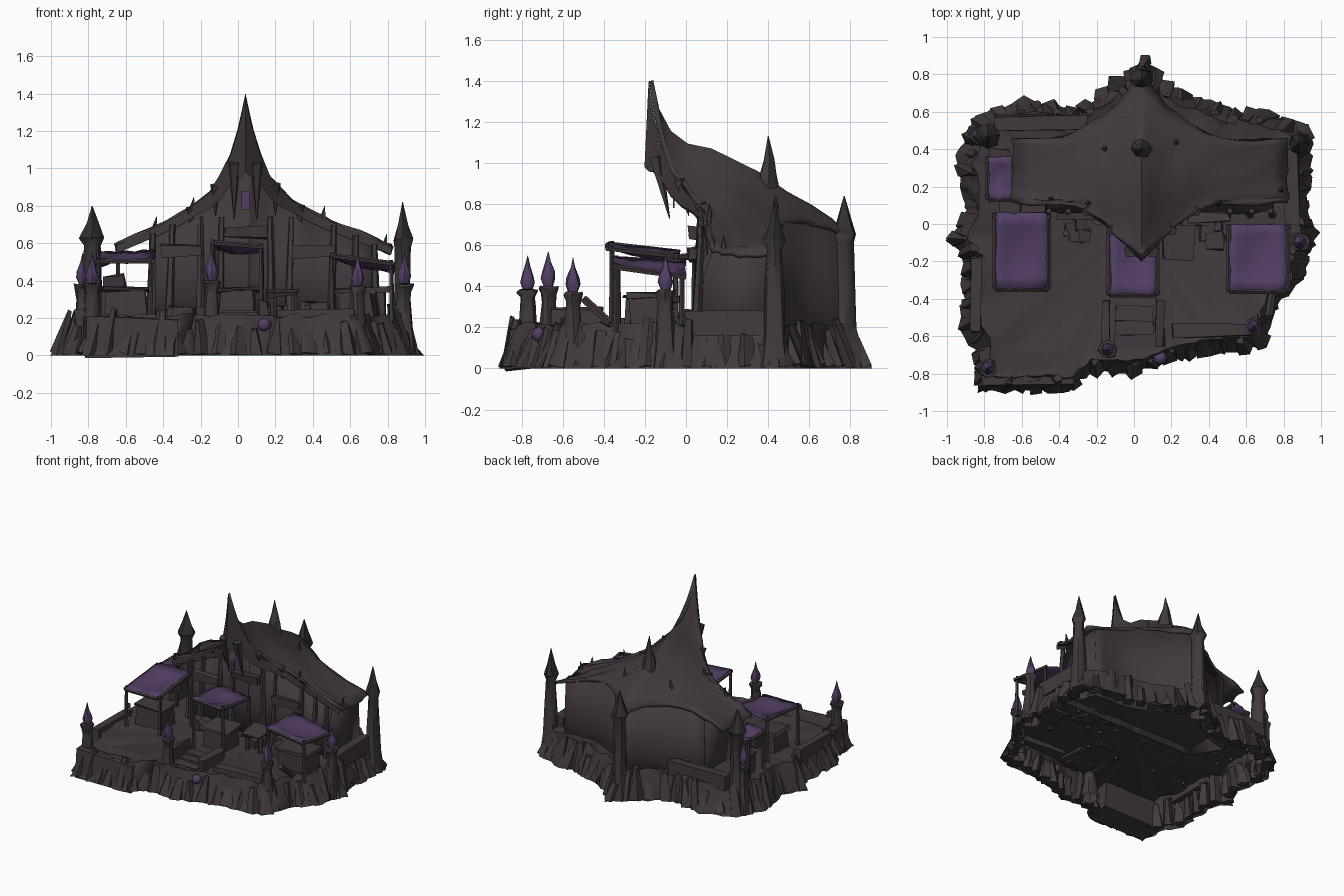
import bpy, bmesh, math, random
from mathutils import Vector, Matrix

random.seed(7)
cube = bpy.data.objects.get("Cube")
if cube:
    bpy.data.objects.remove(cube)


def material(name, rgb):
    mat = bpy.data.materials.new(name)
    mat.use_nodes = True
    mat.diffuse_color = (*rgb, 1)
    mat.node_tree.nodes["Principled BSDF"].inputs["Base Color"].default_value = (*rgb, 1)
    return mat


STONE = material("dark stone", (0.053, 0.041, 0.047))
CLOTH = material("purple cloth", (0.086, 0.049, 0.13))
COAL = material("charcoal", (0.034, 0.028, 0.031))


def jitter(amount):
    return Vector([random.uniform(-amount, amount) for _ in range(3)])


def finish(bm, name, mats, thickness=0, angle=40):
    """Turn a bmesh into a named, shaded object."""
    bmesh.ops.recalc_face_normals(bm, faces=bm.faces)
    mesh = bpy.data.meshes.new(name)
    bm.to_mesh(mesh)
    bm.free()
    for mat in mats:
        mesh.materials.append(mat)
    obj = bpy.data.objects.new(name, mesh)
    bpy.context.collection.objects.link(obj)
    if thickness:
        mod = obj.modifiers.new("thickness", "SOLIDIFY")
        mod.thickness = thickness
        mod.offset = 0
    bpy.ops.object.select_all(action="DESELECT")
    obj.select_set(True)
    bpy.context.view_layer.objects.active = obj
    bpy.ops.object.shade_smooth_by_angle(angle=math.radians(angle))
    return obj


def skin(bm, rows, closed=False):
    """Join rows of points with quads."""
    verts = [[bm.verts.new(p) for p in row] for row in rows]
    for a, b in zip(verts, verts[1:]):
        n = len(a)
        for i in range(n if closed else n - 1):
            j = (i + 1) % n
            bm.faces.new((a[i], a[j], b[j], b[i]))
    return verts


def lathe(name, x, y, profile, mats, rule=None, sides=8, rough=0.006):
    """Rough round tower from (radius, height) pairs."""
    bm = bmesh.new()
    rows = []
    for r, z in profile:
        ring = []
        for i in range(sides):
            a = math.tau * i / sides
            p = Vector((x + r * math.cos(a), y + r * math.sin(a), z))
            ring.append(p + jitter(rough if r > 0.01 and z > 0 else 0))
        rows.append(ring)
    rings = skin(bm, rows, True)
    bm.faces.new(rings[-1])
    for f in bm.faces:
        f.material_index = int(bool(rule and f.calc_center_median().z > rule))
    return finish(bm, name, mats)


def beam(bm, a, b, r, tip=None):
    """Five-sided bar between two points, optionally tapered."""
    a, b = Vector(a), Vector(b)
    rot = (b - a).to_track_quat("Z", "Y").to_matrix().to_4x4()
    cone = bmesh.ops.create_cone(bm, cap_ends=True, segments=5, radius1=r, radius2=r if tip is None else tip,
                                 depth=(b - a).length, matrix=Matrix.Translation((a + b) / 2) @ rot)
    return cone["verts"]


def block(bm, centre, size, rough=0.012):
    mat = Matrix.Translation(centre) @ Matrix.Diagonal((*size, 1))
    for v in bmesh.ops.create_cube(bm, size=1, matrix=mat)["verts"]:
        v.co += jitter(rough)


def lerp(table, t):
    """Piecewise linear lookup in sorted pairs."""
    for (a, va), (b, vb) in zip(table, table[1:]):
        if t <= b:
            return va + (vb - va) * max(0, t - a) / (b - a)
    return table[-1][1]


# Rocky base: outline resampled and roughened, open underneath
outline = [(-.83, -.89), (-.35, -.89), (-.26, -.78), (0, -.8), (.3, -.7), (.7, -.65), (.78, -.4),
           (.9, -.3), (.98, -.05), (.93, .1), (.94, .5), (.75, .59), (.5, .61), (.17, .74), (.06, .9),
           (-.05, .8), (-.3, .61), (-.6, .67), (-.85, .56), (-.94, .35), (-.9, .1), (-.99, -.08),
           (-.9, -.2), (-.92, -.55), (-.84, -.68)]
edge = []
for a, b in zip(outline, outline[1:] + outline[:1]):
    a, b = Vector((*a, 0)), Vector((*b, 0))
    count = max(1, round((b - a).length / 0.05))
    edge += [a.lerp(b, i / count) for i in range(count)]
bm = bmesh.new()
rows = []
for shrink, z, rough in ((1, 0, .022), (.97, .06, .022), (.94, .14, .018), (.91, .215, .014), (.87, .205, .004)):
    row = []
    for p in edge:
        q = p * shrink + jitter(rough)
        q.z = z + (random.uniform(-rough, rough) if z else 0)
        row.append(q)
    rows.append(row)
rings = skin(bm, rows, True)
middle = bm.verts.new((0, 0, .2))
for i, v in enumerate(rings[-1]):
    bm.faces.new((v, rings[-1][(i + 1) % len(edge)], middle))
finish(bm, "rocky_base", [STONE], 0, 55)

# Flared rock buttresses leaning against the rim
bm = bmesh.new()
for p in edge[::2]:
    foot = p * random.uniform(.95, .98)
    head = p * random.uniform(.89, .92) + jitter(.025)
    head.z = random.uniform(.13, .25)
    for v in beam(bm, foot, head, random.uniform(.04, .06), random.uniform(.012, .035)):
        v.co += jitter(.012)
        v.co.z = max(v.co.z, .002)
finish(bm, "rim_buttresses", [STONE], 0, 55)

# Tent roof: steep centre peak falling to low side wings
MID = .04
FRONT = ((0, -.17), (.1, -.09), (.2, 0), (.32, .09), (.8, .12))
BACK = ((0, .8), (.08, .7), (.16, .6), (.32, .5), (.45, .45), (.8, .45))
RIDGE = ((0, .5), (.03, .36), (.09, .25), (.15, .19), (.3, .16), (.53, .05), (.68, -.05), (.87, -.15), (1, -.27))


def roof_point(x, t):
    d = abs(x - MID)
    y0, y1 = lerp(FRONT, d), lerp(BACK, d)
    slope = .41 if x > MID else .45
    z = .9 - slope * d + lerp(RIDGE, t) * math.exp(-d / (.09 + .12 * min(1, t * 2)))
    return Vector((x, y0 + (y1 - y0) * t, z - .03 * math.sin(math.pi * t) * min(1, d * 4)))


stations = [-.65, -.56, -.47, -.38, -.3, -.22, -.15, -.09, -.04, 0, .02, MID, .06, .08,
            .12, .17, .23, .3, .38, .46, .55, .65, .74, .82]
steps = [0, .03, .06, .09, .18, .3, .42, .53, .68, .8, .9, 1]
bm = bmesh.new()
skin(bm, [[roof_point(x, t) + (jitter(.01) if abs(x - MID) > .1 else Vector()) for t in steps] for x in stations])
finish(bm, "tent_roof", [STONE], .022, 50)

# Hanging gable edge, eave fangs and roof thorns
bm = bmesh.new()
drop = []
for k in (0, .5, 1):
    row = []
    for x in stations:
        d = abs(x - MID)
        fall = k * lerp(((0, .42), (.06, .16), (.25, .06), (.8, .04)), d)
        row.append(roof_point(x, 0) - Vector((0, .012 + .02 * k * max(0, 1 - d * 10), fall)))
    drop.append(row)
skin(bm, drop)
for x in (-.25, -.12, .2, .33):
    p = roof_point(x, 0)
    beam(bm, p, p + Vector((0, .05, -.17)), .03, .002)
for x in (-.02, .1):
    beam(bm, (x, -.15, 1.03), (x, -.08, .73), .035, .003)
for x, t in ((-.25, .1), (.45, .05), (-.45, .1), (.78, .2), (.22, .75), (-.16, .7)):
    p = roof_point(x, t) - Vector((0, 0, .02))
    beam(bm, p, p + Vector((.015, 0, .09)), .022, .001)
finish(bm, "eave_fangs", [STONE], 0, 30)

# Hall walls under the roof
bm = bmesh.new()
inner = [x for x in stations if -.5 < x < .78]
back, front = [], []
for x in inner:
    b = roof_point(x, .97)
    d = abs(x - MID)
    y = max(.07, lerp(FRONT, d) + .02)
    top = roof_point(x, max(0, (y - lerp(FRONT, d)) / (lerp(BACK, d) - lerp(FRONT, d)))).z - .02
    back.append([(x, b.y + .02, .03), (x, b.y + random.uniform(-.01, .015), .35), b])
    front.append([(x, .07, .15), (x, .07 + random.uniform(-.02, .02), .45), (x, y, top)])
skin(bm, back)
skin(bm, front)
for i in (0, -1):
    skin(bm, [front[i], back[i]])
finish(bm, "hall_walls", [STONE], .01)

# Pilasters and lintels on the hall front
bm = bmesh.new()
for x in (-.47, -.37, -.2, -.1, .18, .27, .5, .62, .74):
    beam(bm, (x, .05, .18), (x + random.uniform(-.02, .02), .07, min(.74, roof_point(x, 0).z - .02)), .025, .016)
for x in (-.3, MID, .4):
    block(bm, (x, .04, .66 - abs(x - MID) * .3), (.22, .05, .06))
finish(bm, "pilasters", [STONE])
bm = bmesh.new()
block(bm, (MID, -.06, .83), (.045, .008, .1), 0)
finish(bm, "gable_banner", [CLOTH])


# Market stalls: sagging cloth over crooked poles with counters.
# Corner heights run front near, front far, back near, back far along x.
def stall(name, x0, x1, y0, y1, heights):
    f0, f1, b0, b1 = heights

    def height(u, v):
        return (f0 + (f1 - f0) * u) * (1 - v) + (b0 + (b1 - b0) * u) * v

    bm = bmesh.new()
    grid = [i / 6 for i in range(7)]
    skin(bm, [[Vector((x0 + (x1 - x0) * u, y0 + (y1 - y0) * v, height(u, v) - u * (1 - u) * v * (1 - v) * .5))
               + jitter(.006) for v in grid] for u in grid])
    finish(bm, name + "_awning", [CLOTH], .008, 50)
    bm = bmesh.new()
    for x, u in ((x0 - .004, 0), (x1 + .004, 1)):
        for y, v in ((y0 + .02, 0), (y1 - .02, 1)):
            beam(bm, (x, y, .18), (x + random.uniform(-.008, .008), y, height(u, v) + .01), .016, .011)
        beam(bm, (x, y0, height(u, 0) - .006), (x, y1, height(u, 1) - .006), .014)
    beam(bm, (x0, y0, f0 - .008), (x1, y0, f1 - .008), .014)
    block(bm, ((x0 + x1) / 2, y0 + .17, .27), (x1 - x0 - .06, .16, .15))
    block(bm, ((x0 + x1) / 2, y0 + .17, .35), (x1 - x0 - .03, .19, .02))
    finish(bm, name + "_frame", [STONE])


stall("left_stall", .51, .82, -.36, 0, (.54, .5, .52, .45))
stall("middle_stall", -.13, .12, -.38, -.03, (.61, .59, .57, .55))
stall("right_stall", -.74, -.46, -.35, .06, (.51, .51, .55, .56))
stall("side_stall", -.78, -.65, .13, .36, (.5, .52, .5, .53))

# Towers with pointed caps
for name, x, y, r, neck, top in (("left_tower", .88, .43, .045, .6, .82), ("right_tower", -.78, .47, .055, .61, .8),
                                 ("back_tower", MID, .77, .05, .63, .84)):
    lathe(name, x, y, [(r * 1.8, 0), (r * 1.2, .15), (r, .35), (r * .85, neck - .02), (r * 1.2, neck + .02),
                       (r * .6, neck + .1), (.002, top)], [STONE, COAL], neck + .03)
lathe("ridge_spire", MID, .4, [(.06, .86), (.045, .95), (.025, 1.02), (.002, 1.13)], [STONE])

# Lantern posts with purple flames
for x, y, z in ((-.78, -.77, .38), (-.14, -.67, .4), (.64, -.55, .37), (.89, -.1, .38), (-.83, .47, .38)):
    lathe("lantern_post", x, y, [(.075, 0), (.05, .12), (.037, z - .08), (.036, z - .04), (.05, z - .01),
                                 (.045, z)], [STONE])
    lathe("lantern_flame", x, y, [(.018, z - .01), (.036, z + .04), (.03, z + .07), (.012, z + .12),
                                  (.001, z + .17)], [CLOTH], rough=.003)
bm = bmesh.new()
bmesh.ops.create_icosphere(bm, subdivisions=2, radius=.036, matrix=Matrix.Translation((.14, -.715, .165)))
finish(bm, "lantern_ball", [CLOTH])

# Front steps, low walls, crates and the corner platform
bm = bmesh.new()
for i in range(3):
    block(bm, (0, -.62 + i * .07, .2 + i * .012), (.2, .08, .03), .006)
for x in (-.15, .14):
    block(bm, (x, -.53, .24), (.05, .24, .1))
block(bm, (-.57, -.78, .1), (.5, .18, .2), .015)
block(bm, (.42, -.57, .21), (.42, .06, .08))
block(bm, (-.84, -.38, .2), (.06, .4, .08))
block(bm, (.84, .2, .22), (.08, .4, .12))
block(bm, (-.5, .54, .23), (.5, .08, .1))
block(bm, (.24, -.1, .33), (.16, .18, .03))
block(bm, (-.66, .1, .39), (.12, .1, .08))
for x in (.19, .3):
    beam(bm, (x, -.15, .18), (x, -.15, .34), .018)
beam(bm, (.72, -.5, .34), (.74, -.37, .22), .02)
for _ in range(14):
    side = random.choice((-1, 1))
    block(bm, (side * random.uniform(.2, .45), random.uniform(-.1, .04), .23), [random.uniform(.05, .1)] * 3)
finish(bm, "yard_stonework", [STONE], 0, 30)
